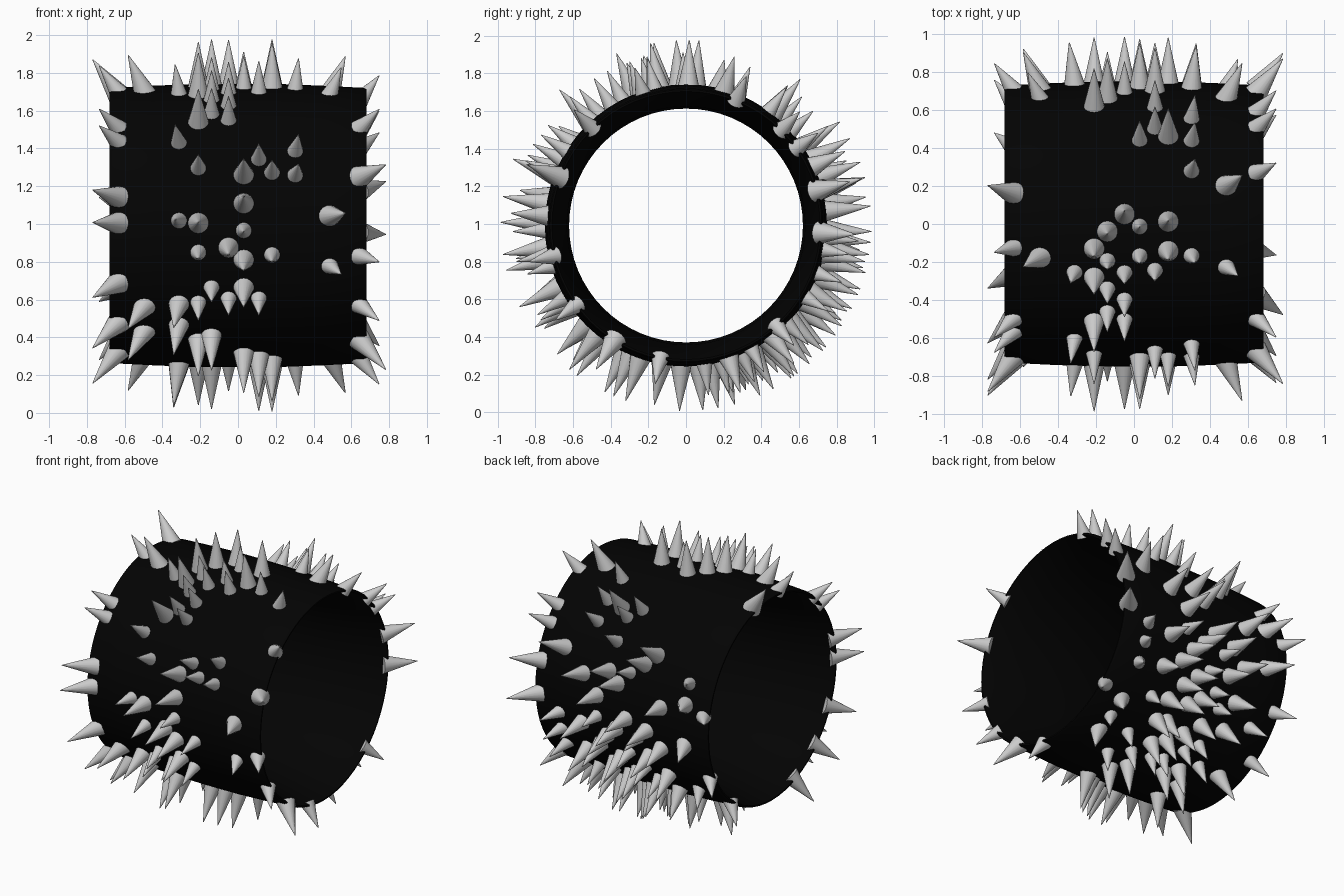
import bpy, bmesh, math, random
from mathutils import Vector, Matrix

if "Cube" in bpy.data.objects:
    bpy.data.objects.remove(bpy.data.objects["Cube"])

random.seed(4)
CZ = 0.992          # height of the band's axis (runs along x)


def finish(bm, name, angle=40):
    me = bpy.data.meshes.new(name)
    bm.to_mesh(me)
    bm.free()
    ob = bpy.data.objects.new(name, me)
    bpy.context.collection.objects.link(ob)
    bpy.ops.object.select_all(action='DESELECT')
    ob.select_set(True)
    bpy.context.view_layer.objects.active = ob
    bpy.ops.object.shade_smooth_by_angle(angle=math.radians(angle))
    return ob


# Leather band: bulging outside, inside narrowing from thin rims to the middle
half = [(0.0, 0.750), (0.25, 0.748), (0.45, 0.740), (0.665, 0.729), (0.68, 0.722),
        (0.68, 0.712), (0.665, 0.705), (0.45, 0.661), (0.25, 0.633), (0.0, 0.621)]
profile = half + [(-x, r) for x, r in half[-2:0:-1]]
SEG = 64
bm = bmesh.new()
rings = []
for i in range(SEG):
    t = 2 * math.pi * i / SEG
    rings.append([bm.verts.new((x, r * math.cos(t), CZ + r * math.sin(t))) for x, r in profile])
for i in range(SEG):
    a, b = rings[i], rings[(i + 1) % SEG]
    for j in range(len(profile)):
        k = (j + 1) % len(profile)
        bm.faces.new((a[j], a[k], b[k], b[j]))
bmesh.ops.recalc_face_normals(bm, faces=bm.faces)
band = finish(bm, "band")
black = bpy.data.materials.new("black_leather")
black.diffuse_color = (0.001, 0.001, 0.001, 1)
black.use_nodes = True
black.node_tree.nodes["Principled BSDF"].inputs["Base Color"].default_value = black.diffuse_color
band.data.materials.append(black)

# Spike columns: x -> (angles of large spikes, angles of small spikes)
# angle 0 = front, 90 = top, 180 = back, 270 = bottom
columns = {
    -0.63: ([103, 12, 1, -25, -46, -68], [170, 80, 46, 38, 208, 236]),
    -0.49: ([166, 76, -36, -50, 188, 250], [155, 220]),
    -0.31: ([171, -34, -45, -80], [70, 36, 2]),
    -0.21: ([146, 80, 68, 47, 1, -54], [24, -11, -33]),
    -0.14: ([152, 87, -51], [75, 63, 52, -26]),
    -0.05: ([94, -9], [158, 70, 58, 48, -31]),
    0.03: ([165, 21, 9, -14, -26, -64], [126, 89, 77, -2]),
    0.11: ([160, -67], [145, 132, 71, 28, -31]),
    0.18: ([174, 128, 91, 79, -71], [22, -12]),
    0.30: ([165], [138, 126, 112, 77, 32, 21]),
    0.48: ([155, 106, 4, 232, 252], [72, -17, 190, 200, 211, 242]),
    0.64: ([165, 21, -58, 183], [145, 135, 112, 46, -13, -36, 228, 281]),
}


def spike(bm, x, deg, big):
    t = math.radians(deg)
    out = Vector((0, -math.cos(t), math.sin(t)))
    tip_r, rad = (0.985, 0.062) if big else (0.92, 0.05)
    lean = math.copysign(max(0, abs(x) - 0.22) * 0.34, x)   # outer ones splay outwards
    if not big:
        lean *= 0.75
    base = Vector((x, 0, CZ)) + out * (0.715 - abs(lean) * 0.05)
    tip = Vector((x + lean, 0, CZ)) + out * (tip_r - abs(lean) * 0.6)
    axis = tip - base
    m = Matrix.Translation((base + tip) / 2) @ axis.to_track_quat('Z', 'Y').to_matrix().to_4x4()
    bmesh.ops.create_cone(bm, cap_ends=True, segments=18, radius1=rad, radius2=0.002,
                          depth=axis.length, matrix=m)


# Spikes on the seen sides; central columns continue round the back and underside
bm = bmesh.new()
for c, (x, (large, small)) in enumerate(columns.items()):
    for deg in large:
        spike(bm, x, deg, True)
    for deg in small:
        spike(bm, x, deg, False)
    if abs(x) < 0.4:
        start = 181 + (c * 7) % 17      # staggered between neighbouring columns
        for i in range(5):
            spike(bm, x, start + i * 17 + random.uniform(-3, 3), random.random() < 0.6)
spike(bm, 0.18, 272, True)
finish(bm, "spikes", 45)
